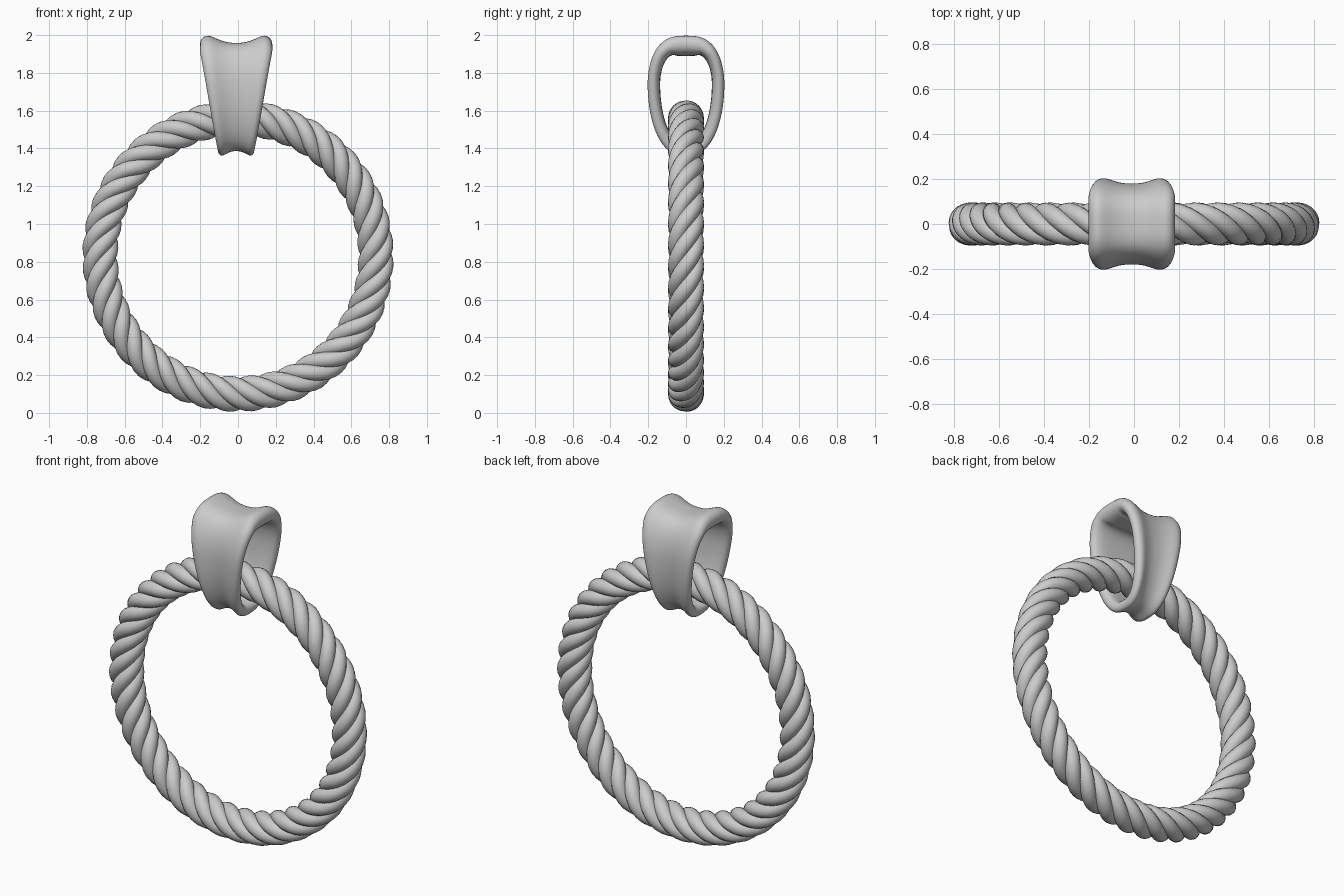
import bpy, bmesh
from math import sin, cos, pi, tau
from mathutils import Vector

cube = bpy.data.objects.get("Cube")
if cube:
    bpy.data.objects.remove(cube, do_unlink=True)

metal = bpy.data.materials.new("light grey metal")
metal.use_nodes = True
grey = (0.6, 0.6, 0.6, 1)
metal.diffuse_color = grey
metal.node_tree.nodes["Principled BSDF"].inputs["Base Color"].default_value = grey


def loft(name, rings):
    """Join closed cross-sections into a closed, smooth loop."""
    bm = bmesh.new()
    loops = [[bm.verts.new(p) for p in ring] for ring in rings]
    for i, a in enumerate(loops):
        b = loops[(i + 1) % len(loops)]
        for j in range(len(a)):
            k = (j + 1) % len(a)
            bm.faces.new((a[j], a[k], b[k], b[j])).smooth = True
    bmesh.ops.recalc_face_normals(bm, faces=bm.faces)
    mesh = bpy.data.meshes.new(name)
    bm.to_mesh(mesh)
    bm.free()
    mesh.materials.append(metal)
    obj = bpy.data.objects.new(name, mesh)
    bpy.context.collection.objects.link(obj)
    return obj


# Twisted rope ring: four strands winding round a circle
STRANDS, TURNS = 4, 10
RING_R, OFFSET, STRAND_R, CENTRE_Z = 0.73, 0.053, 0.042, 0.83


def strand_point(theta, phase):
    radial = Vector((sin(theta), 0, cos(theta)))
    phi = TURNS * theta + phase
    out = radial * cos(phi) - Vector((0, 1, 0)) * sin(phi)
    return Vector((0, 0, CENTRE_Z)) + radial * RING_R + out * OFFSET, out


def strand_rings(phase, steps=360, sides=16):
    for i in range(steps):
        theta = tau * i / steps
        p, out = strand_point(theta, phase)
        ahead = strand_point(theta + 0.001, phase)[0]
        behind = strand_point(theta - 0.001, phase)[0]
        tangent = (ahead - behind).normalized()
        side = tangent.cross(out).normalized()
        out = side.cross(tangent)
        yield [p + (out * cos(tau * j / sides) + side * sin(tau * j / sides)) * STRAND_R
               for j in range(sides)]


for s in range(STRANDS):
    loft(f"rope_strand_{s + 1}", list(strand_rings(0.94 + tau * s / STRANDS)))


# Hanging loop: saddle-shaped band with rolled rims, tapering downwards
def loop_point(t):
    c, s = cos(t), sin(t)
    power, height = (0.7, 0.26) if s > 0 else (0.8, 0.38)
    y = 0.205 * abs(c) ** power * (1 if c > 0 else -1)
    return Vector((0, y, 1.74 + height * s))


# half cross-section: (fraction of half width, fraction of thickness inwards)
half = [(0.25, 0.36), (0.5, 0.2), (0.7, 0.02), (0.82, 0.02), (0.94, 0.14),
        (1, 0.42), (0.95, 0.74), (0.8, 0.94), (0.5, 1), (0.2, 1)]
section = [(0, 0.38)] + half + [(-u, d) for u, d in reversed(half)]

band = []
STEPS = 72
for i in range(STEPS):
    t = tau * (i + 0.5) / STEPS
    p = loop_point(t)
    along = loop_point(t + 0.01) - loop_point(t - 0.01)
    normal = Vector((0, along.z, -along.y)).normalized()
    thick = 0.068 + 0.042 * max(normal.z, 0) ** 2
    width = 0.195 - 0.17 * max(1.93 - p.z, 0)
    band.append([p - normal * thick * d + Vector((u * width - 0.01, 0, 0))
                 for u, d in section])
bail = loft("hanging_loop", band)
smooth = bail.modifiers.new("smooth", "SUBSURF")
smooth.levels = smooth.render_levels = 1
